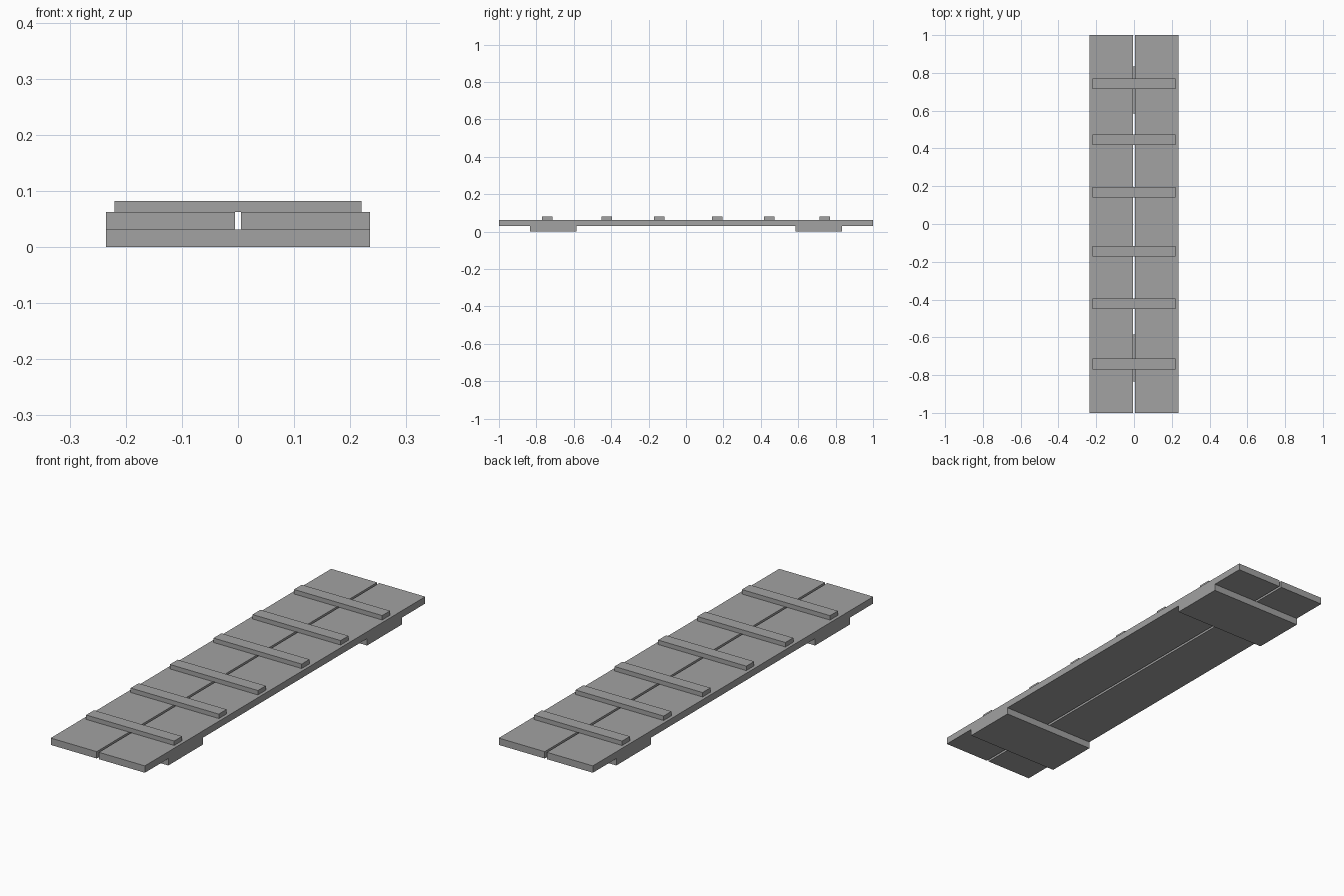
import bpy

cube = bpy.data.objects.get("Cube")
if cube:
    bpy.data.objects.remove(cube, do_unlink=True)

# Single grey material
GREY = (0.36, 0.36, 0.36, 1.0)
grey = bpy.data.materials.new("weathered grey")
grey.use_nodes = True
grey.diffuse_color = GREY
grey.node_tree.nodes["Principled BSDF"].inputs["Base Color"].default_value = GREY


def box(name, x, y, z):
    """Box from (min, max) ranges along each axis."""
    spans = (x, y, z)
    centre = [(a + b) / 2 for a, b in spans]
    bpy.ops.mesh.primitive_cube_add(size=1, location=centre)
    obj = bpy.context.object
    obj.name = name
    obj.scale = [b - a for a, b in spans]
    bpy.ops.object.transform_apply(location=False, rotation=False, scale=True)
    obj.data.materials.append(grey)
    return obj


HALF_WIDTH, HALF_GAP, HALF_SLAT = 0.235, 0.0055, 0.22
FOOT_TOP, DECK_TOP, SLAT_TOP = 0.031, 0.062, 0.082

# Two long planks with a narrow gap between them
box("left_plank", (HALF_GAP, HALF_WIDTH), (-1, 1), (FOOT_TOP, DECK_TOP))
box("right_plank", (-HALF_WIDTH, -HALF_GAP), (-1, 1), (FOOT_TOP, DECK_TOP))

# Wide support boards underneath, near each end
box("front_support", (-HALF_WIDTH, HALF_WIDTH), (-0.833, -0.585), (0, FOOT_TOP))
box("back_support", (-HALF_WIDTH, HALF_WIDTH), (0.585, 0.833), (0, FOOT_TOP))

# Unevenly spaced cross slats on top
for i, y in enumerate((-0.741, -0.423, -0.144, 0.168, 0.446, 0.742), 1):
    box(f"cross_slat_{i}", (-HALF_SLAT, HALF_SLAT), (y - 0.028, y + 0.028),
        (DECK_TOP, SLAT_TOP))
